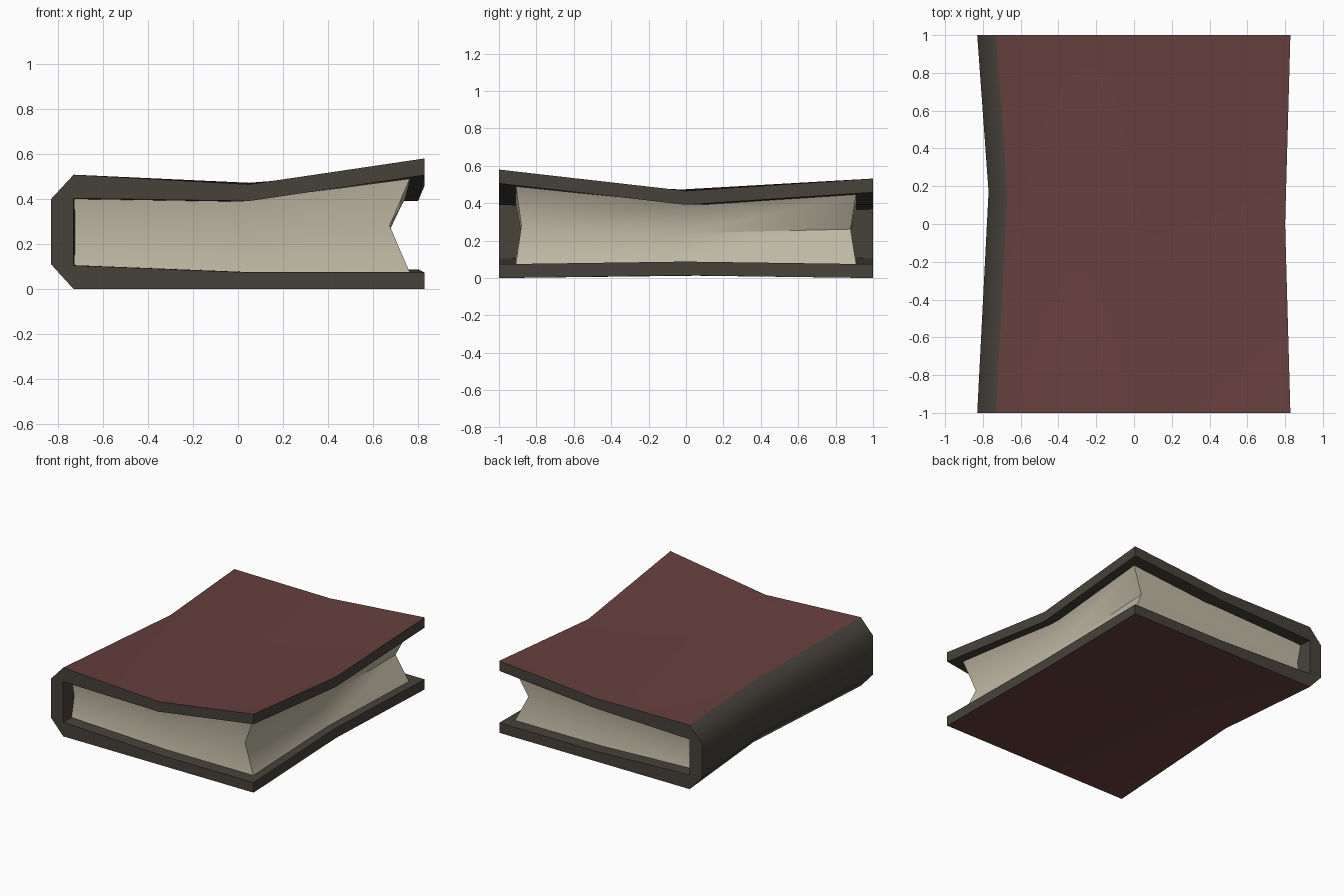
import bpy, bmesh

if "Cube" in bpy.data.objects:
    bpy.data.objects.remove(bpy.data.objects["Cube"])

T, TS = 0.074, 0.105          # board thickness, and thickness near the spine

# Three stations along the book: spine inner x, fore edge x, y at spine/middle/fore edge,
# bottom z, and the upper board's outer z at spine/middle/fore edge
FRONT = (-0.73, 0.828, -1, -1, -1, 0.0, 0.508, 0.465, 0.58)
MID = (-0.67, 0.80, 0.17, -0.05, 0.0, 0.014, 0.467, 0.472, 0.466)
BACK = (-0.73, 0.828, 1, 1, 1, 0.0, 0.473, 0.466, 0.532)
XM = 0.05


def lerp(a, b, t):
    return a + (b - a) * t


def material(name, rgb):
    m = bpy.data.materials.new(name)
    m.diffuse_color = (*rgb, 1)
    m.use_nodes = True
    m.node_tree.nodes["Principled BSDF"].inputs["Base Color"].default_value = m.diffuse_color
    return m


def loft(name, rings, mats, painted=()):
    """Skin closed rings into a solid; the listed side strips get the second colour."""
    bm = bmesh.new()
    loops = [[bm.verts.new(p) for p in r] for r in rings]
    n = len(loops[0])
    for a, b in zip(loops, loops[1:]):
        for i in range(n):
            j = (i + 1) % n
            f = bm.faces.new((a[i], a[j], b[j], b[i]))
            f.material_index = 1 if i in painted else 0
    bm.faces.new(loops[0])
    bm.faces.new(loops[-1])
    bmesh.ops.recalc_face_normals(bm, faces=bm.faces[:])
    me = bpy.data.meshes.new(name)
    bm.to_mesh(me)
    bm.free()
    for m in mats:
        me.materials.append(m)
    ob = bpy.data.objects.new(name, me)
    bpy.context.collection.objects.link(ob)
    bpy.ops.object.select_all(action='DESELECT')
    ob.select_set(True)
    bpy.context.view_layer.objects.active = ob
    bpy.ops.object.shade_smooth_by_angle(angle=0.96)
    return ob


def cover_ring(s):
    xs, xr, ys, ym, yr, zb, zs, zm, zr = s
    return [
        (xr, yr, zb), (XM, ym, zb), (xs, ys, zb),                    # lower board
        (xs - 0.1, ys, zb + 0.11), (xs - 0.1, ys, zs - 0.108),       # spine
        (xs, ys, zs), (XM, ym, zm), (xr, yr, zr),                    # upper board
        (xr, yr, zr - T), (XM, ym, zm - T), (xs, ys, zs - TS),       # inside
        (xs, ys, zb + TS), (XM, ym, zb + T), (xr, yr, zb + T)]


def page_ring(s, dip):
    xs, xr, ys, ym, yr, zb, zs, zm, zr = s
    k = 0.92
    xe, e = lerp(XM, xr, k), 0.003
    top = [zs - TS + e, zm - T + e, lerp(zm, zr, k) - T + e]
    low = [zb + TS - e, zb + T - e, zb + T - e]
    mid = [(a + b) / 2 for a, b in zip(top, low)]
    return ([(xs - e, ys, low[0]), (XM, ym, low[1]), (xe, yr, low[2])],
            [(xs - e, ys + dip, mid[0]), (XM, ym + dip, mid[1]), (xe - 0.09, yr + dip, mid[2])],
            [(xs - e, ys, top[0]), (XM, ym, top[1]), (xe, yr, top[2])])


red = material("dark_red_board", (0.135, 0.051, 0.048))
trim = material("dark_brown_trim", (0.062, 0.054, 0.043))
paper = material("cream_paper", (0.52, 0.48, 0.37))

# Cover: one C-shaped profile, with red outer boards
loft("cover", [cover_ring(s) for s in (FRONT, MID, BACK)], [trim, red], (0, 1, 5, 6))


# Page block: inset at both ends, hollowed along its three open sides
def inset(s):
    q = [lerp(a, b, 0.09) for a, b in zip(s, MID)]
    q[2:5] = [0.91 * s[2]] * 3
    return q


stations = [page_ring(inset(FRONT), 0.03), page_ring(MID, 0), page_ring(inset(BACK), -0.03)]
rings = [[lo[0], lo[1], lo[2], mi[2], up[2], up[1], up[0], mi[0]] for lo, mi, up in stations]
pages = loft("page_block", rings, [paper])

# Replace the flat end caps by faces that follow the hollow
bm = bmesh.new()
bm.from_mesh(pages.data)
bmesh.ops.delete(bm, geom=[f for f in bm.faces if len(f.verts) == 8], context='FACES_ONLY')
verts = list(bm.verts)
for base, ring in ((0, stations[0]), (16, stations[2])):
    v = verts[base:base + 8]
    c = bm.verts.new(ring[1][1])
    for q in ((v[0], v[1], c, v[7]), (v[1], v[2], v[3], c),
              (c, v[3], v[4], v[5]), (v[7], c, v[5], v[6])):
        bm.faces.new(q).smooth = True
bmesh.ops.recalc_face_normals(bm, faces=bm.faces[:])
bm.to_mesh(pages.data)
bm.free()
pages.select_set(True)
bpy.context.view_layer.objects.active = pages
bpy.ops.object.shade_smooth_by_angle(angle=0.96)
